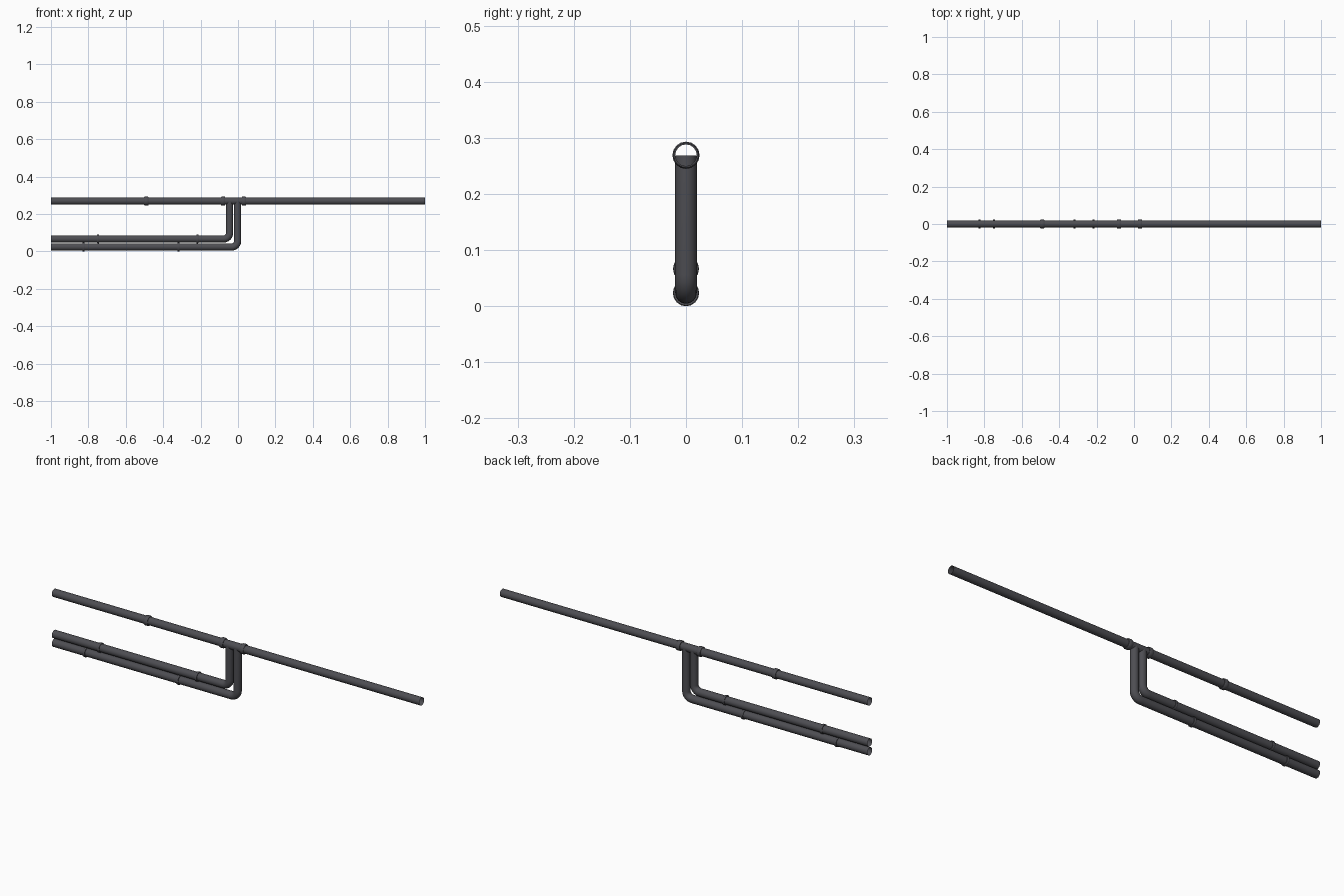
import bpy, bmesh, math
from mathutils import Vector

if "Cube" in bpy.data.objects:
    bpy.data.objects.remove(bpy.data.objects["Cube"])

SIDES = 16
R = 0.0192            # pipe radius
Z_TOP, Z_UP, Z_LOW = 0.269, 0.0665, 0.0235

iron = bpy.data.materials.new("dark_grey_iron")
iron.diffuse_color = (0.075, 0.075, 0.085, 1)
iron.use_nodes = True
iron.node_tree.nodes["Principled BSDF"].inputs["Base Color"].default_value = iron.diffuse_color


def sweep(name, stations):
    """Open tube lying in the XZ plane; stations are (x, z, heading, radius)."""
    bm = bmesh.new()
    rings = []
    for x, z, a, r in stations:
        n = Vector((-math.sin(a), 0, math.cos(a)))
        ring = []
        for i in range(SIDES):
            t = 2 * math.pi * i / SIDES
            ring.append(bm.verts.new(Vector((x, 0, z)) + n * (r * math.cos(t))
                                     + Vector((0, r * math.sin(t), 0))))
        rings.append(ring)
    for p, q in zip(rings, rings[1:]):
        for i in range(SIDES):
            j = (i + 1) % SIDES
            bm.faces.new((p[i], p[j], q[j], q[i]))
    bm.normal_update()
    f = bm.faces[:][0]
    mid = (Vector((stations[0][0], 0, stations[0][1])) +
           Vector((stations[1][0], 0, stations[1][1]))) / 2
    if f.normal.dot(f.calc_center_median() - mid) < 0:
        bmesh.ops.reverse_faces(bm, faces=bm.faces[:])
    me = bpy.data.meshes.new(name)
    bm.to_mesh(me)
    bm.free()
    me.materials.append(iron)
    ob = bpy.data.objects.new(name, me)
    bpy.context.collection.objects.link(ob)
    bpy.context.view_layer.objects.active = ob
    ob.select_set(True)
    bpy.ops.object.shade_smooth_by_angle(angle=math.radians(35))
    ob.select_set(False)
    return ob


def elbow_pipe(name, z, x, bend):
    """Horizontal run from the left end, quarter bend, then up into the main."""
    st = [(-1, z, 0, R)]
    for k in range(7):
        a = math.pi / 2 * k / 6
        st.append((x - bend + bend * math.sin(a), z + bend - bend * math.cos(a), a, R))
    st.append((x, Z_TOP, math.pi / 2, R))
    sweep(name, st)


def collar(name, x, z, r, half):
    """Bevelled band around a pipe."""
    b = half * 0.35
    sweep(name, [(x - half, z, 0, R), (x - half, z, 0, r - b * 0.6), (x - half + b, z, 0, r),
                 (x + half - b, z, 0, r), (x + half, z, 0, r - b * 0.6), (x + half, z, 0, R)])


# Pipes
sweep("main_pipe", [(-1, Z_TOP, 0, R), (1, Z_TOP, 0, R)])
elbow_pipe("upper_branch_pipe", Z_UP, -0.045, 0.032)
elbow_pipe("lower_branch_pipe", Z_LOW, -0.002, 0.032)

# Collars: wide on the main, narrow on the branches
for i, x in enumerate((-0.49, -0.08, 0.032)):
    collar(f"main_collar_{i + 1}", x, Z_TOP, 0.0243, 0.0115)
for i, x in enumerate((-0.748, -0.217)):
    collar(f"upper_branch_collar_{i + 1}", x, Z_UP, 0.0232, 0.006)
for i, x in enumerate((-0.826, -0.318)):
    collar(f"lower_branch_collar_{i + 1}", x, Z_LOW, 0.0235, 0.006)
